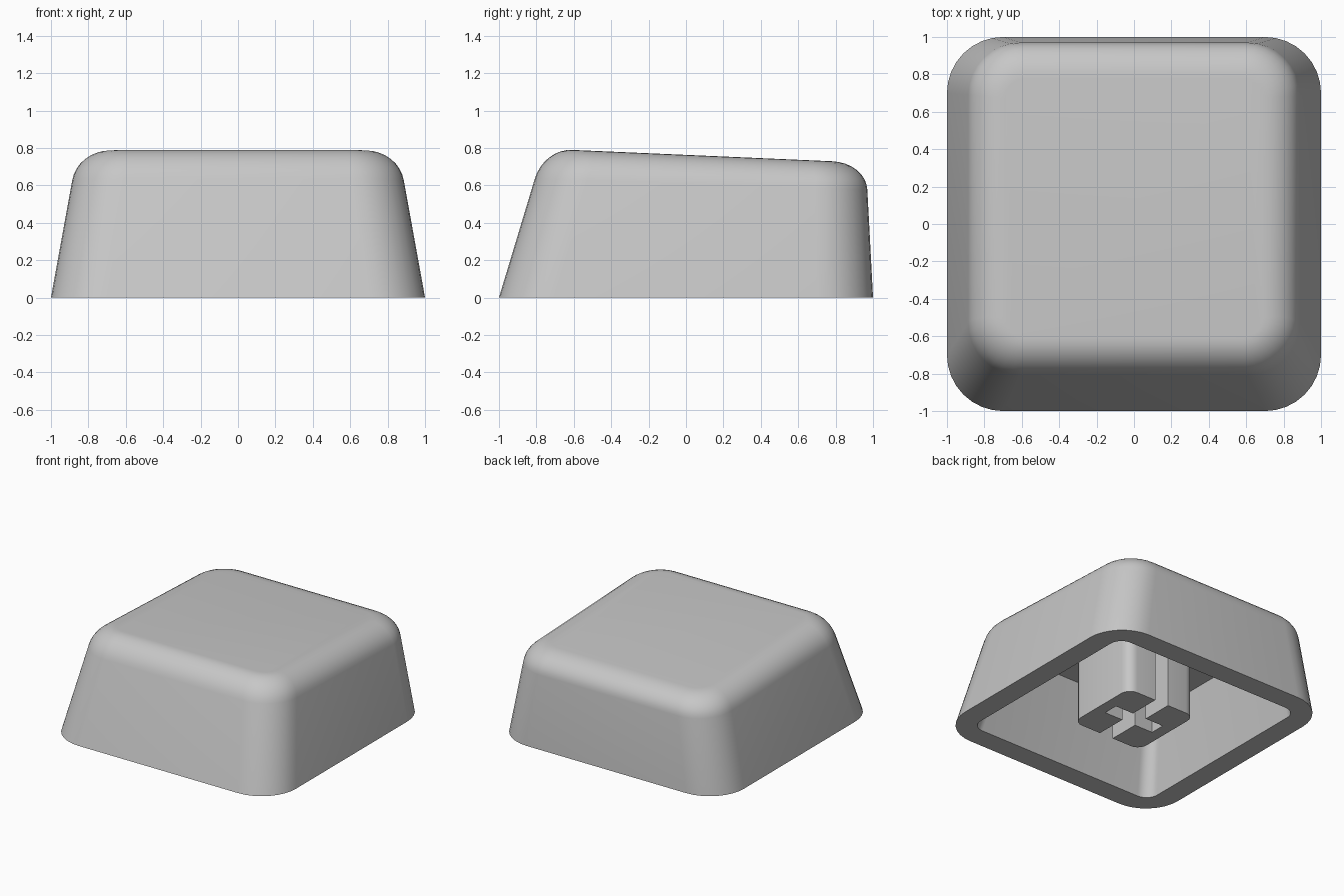
import bpy, bmesh
from math import sin, cos, pi, radians
from mathutils import Vector

cube = bpy.data.objects.get("Cube")
if cube:
    bpy.data.objects.remove(cube, do_unlink=True)

grey = bpy.data.materials.new("plastic_grey")
grey.use_nodes = True
grey.diffuse_color = (0.57, 0.57, 0.57, 1)
grey.node_tree.nodes["Principled BSDF"].inputs["Base Color"].default_value = (0.57, 0.57, 0.57, 1)


def rounded_rect(half_x, front, back, radius, height, steps=8):
    """Counter-clockwise outline, symmetric in x; height gives z from y."""
    x, lo, hi = half_x - radius, front + radius, back - radius
    corners = [(x, hi), (-x, hi), (-x, lo), (x, lo)]
    outline = []
    for quarter, (cx, cy) in enumerate(corners):
        for i in range(steps + 1):
            a = (quarter + i / steps) * pi / 2
            y = cy + radius * sin(a)
            outline.append(Vector((cx + radius * cos(a), y, height(y))))
    return outline


def flat(z):
    return lambda y: z


def sloping_top(y):
    return 0.763 - 0.0435 * y


def add_ring(bm, outline):
    return [bm.verts.new(p) for p in outline]


def bridge(bm, a, b):
    n = len(a)
    for i in range(n):
        j = (i + 1) % n
        bm.faces.new((a[i], a[j], b[j], b[i]))


def finish(bm, name):
    bmesh.ops.recalc_face_normals(bm, faces=bm.faces)
    mesh = bpy.data.meshes.new(name)
    bm.to_mesh(mesh)
    bm.free()
    mesh.materials.append(grey)
    obj = bpy.data.objects.new(name, mesh)
    bpy.context.collection.objects.link(obj)
    bpy.ops.object.select_all(action='DESELECT')
    obj.select_set(True)
    bpy.context.view_layer.objects.active = obj
    bpy.ops.object.shade_smooth_by_angle(angle=radians(35))


# Outlines of the shell: base, where wall and top would meet, and the flat top
base = rounded_rect(1, -1, 1, 0.3, flat(0))
meet = rounded_rect(0.858, -0.76, 0.962, 0.275, sloping_top)
flat_top = rounded_rect(0.69, -0.61, 0.78, 0.11, sloping_top)
wall_end = [m.lerp(b, 0.2) for m, b in zip(meet, base)]


def fillet(t, weight=0.77):
    """Ring of a circular arc running from the wall to the flat top."""
    a, b, c = (1 - t) ** 2, 2 * weight * t * (1 - t), t ** 2
    return [(w * a + m * b + f * c) / (a + b + c)
            for w, m, f in zip(wall_end, meet, flat_top)]


# Hollow tapered shell with a wide fillet round its sloping top
bm = bmesh.new()
rings = [rounded_rect(0.72, -0.65, 0.79, 0.09, flat(0.6)),
         rounded_rect(0.83, -0.83, 0.83, 0.1, flat(0)),
         base] + [fillet(i / 8) for i in range(9)]
rings = [add_ring(bm, ring) for ring in rings]
for lower, upper in zip(rings, rings[1:]):
    bridge(bm, lower, upper)
bm.faces.new(rings[0])
bm.faces.new(rings[-1])
finish(bm, "cap_shell")

# Mounting stem: two mirrored halves that leave a cross-shaped socket
half, corner, slot, reach = 0.31, 0.08, 0.06, 0.22
for name, side in (("stem_left", 1), ("stem_right", -1)):
    outline = [p.xy for p in rounded_rect(half, -half, half, corner, flat(0), 5) if p.y > 0]
    outline += [(-half, slot), (-slot, slot), (-slot, reach),
                (slot, reach), (slot, slot), (half, slot)]
    bm = bmesh.new()
    # The halves stand either side of the front-to-back slot
    lower, upper = (add_ring(bm, [(v * side, u, z) for u, v in outline])
                    for z in (0, 0.61))
    bridge(bm, lower, upper)
    bm.faces.new(lower)
    bm.faces.new(upper)
    finish(bm, name)
